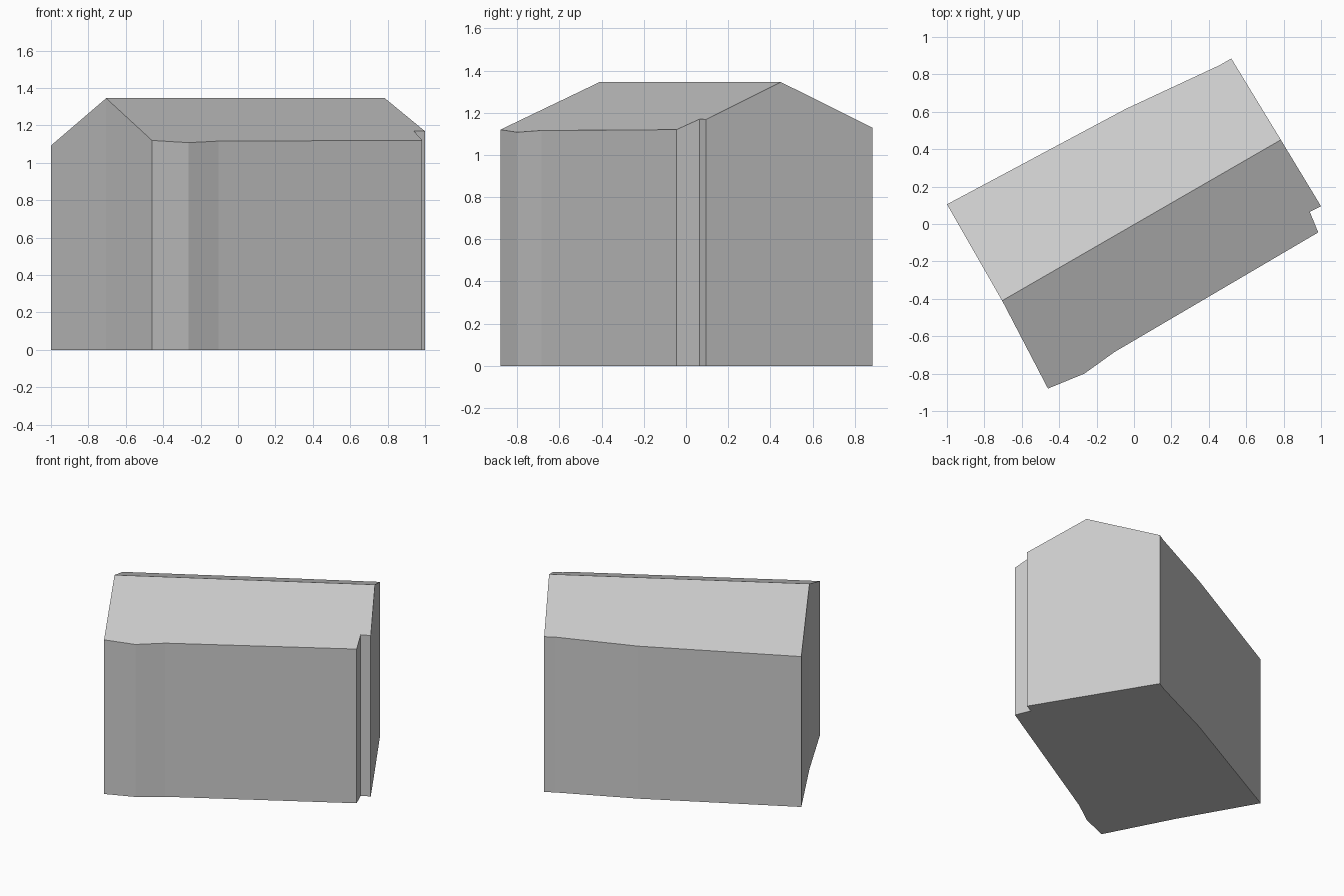
import bpy
import bmesh
from mathutils import Vector

cube = bpy.data.objects.get("Cube")
if cube:
    bpy.data.objects.remove(cube, do_unlink=True)

# Ridge line and roof pitch
RIDGE_A, RIDGE_B = Vector((-0.705, -0.41)), Vector((0.785, 0.45))
RIDGE_Z, PITCH = 1.345, 0.426
along = (RIDGE_B - RIDGE_A).normalized()


def roof_height(point):
    """Height of the gable roof above a plan point."""
    rel = point - RIDGE_A
    return RIDGE_Z - PITCH * abs(along.x * rel.y - along.y * rel.x)


# Plan outline: front wall, notched right gable, back wall, left gable
front = [(-0.46, -0.88), (-0.265, -0.80), (-0.105, -0.685), (0.985, -0.045),
         (0.94, 0.065), (1.0, 0.095)]
back = [(0.52, 0.885), (0.46, 0.85), (-0.045, 0.615), (-1.0, 0.105)]
outline = ([RIDGE_A] + [Vector(p) for p in front]
           + [RIDGE_B] + [Vector(p) for p in back])
count = len(outline)
ridge_end = len(front) + 1

# Floor, walls and the two roof slopes
bm = bmesh.new()
low = [bm.verts.new((p.x, p.y, 0)) for p in outline]
high = [bm.verts.new((p.x, p.y, roof_height(p))) for p in outline]
bm.faces.new(low[::-1])
for i in range(count):
    j = (i + 1) % count
    bm.faces.new((low[i], low[j], high[j], high[i]))
bm.faces.new(high[:ridge_end + 1])
bm.faces.new(high[ridge_end:] + high[:1])
bmesh.ops.recalc_face_normals(bm, faces=bm.faces)

mesh = bpy.data.meshes.new("gabled_building")
bm.to_mesh(mesh)
bm.free()

# Plain grey finish
grey = bpy.data.materials.new("light_grey")
grey.use_nodes = True
colour = (0.6, 0.6, 0.6, 1)
grey.diffuse_color = colour
grey.node_tree.nodes["Principled BSDF"].inputs["Base Color"].default_value = colour
mesh.materials.append(grey)

building = bpy.data.objects.new("gabled_building", mesh)
bpy.context.collection.objects.link(building)
